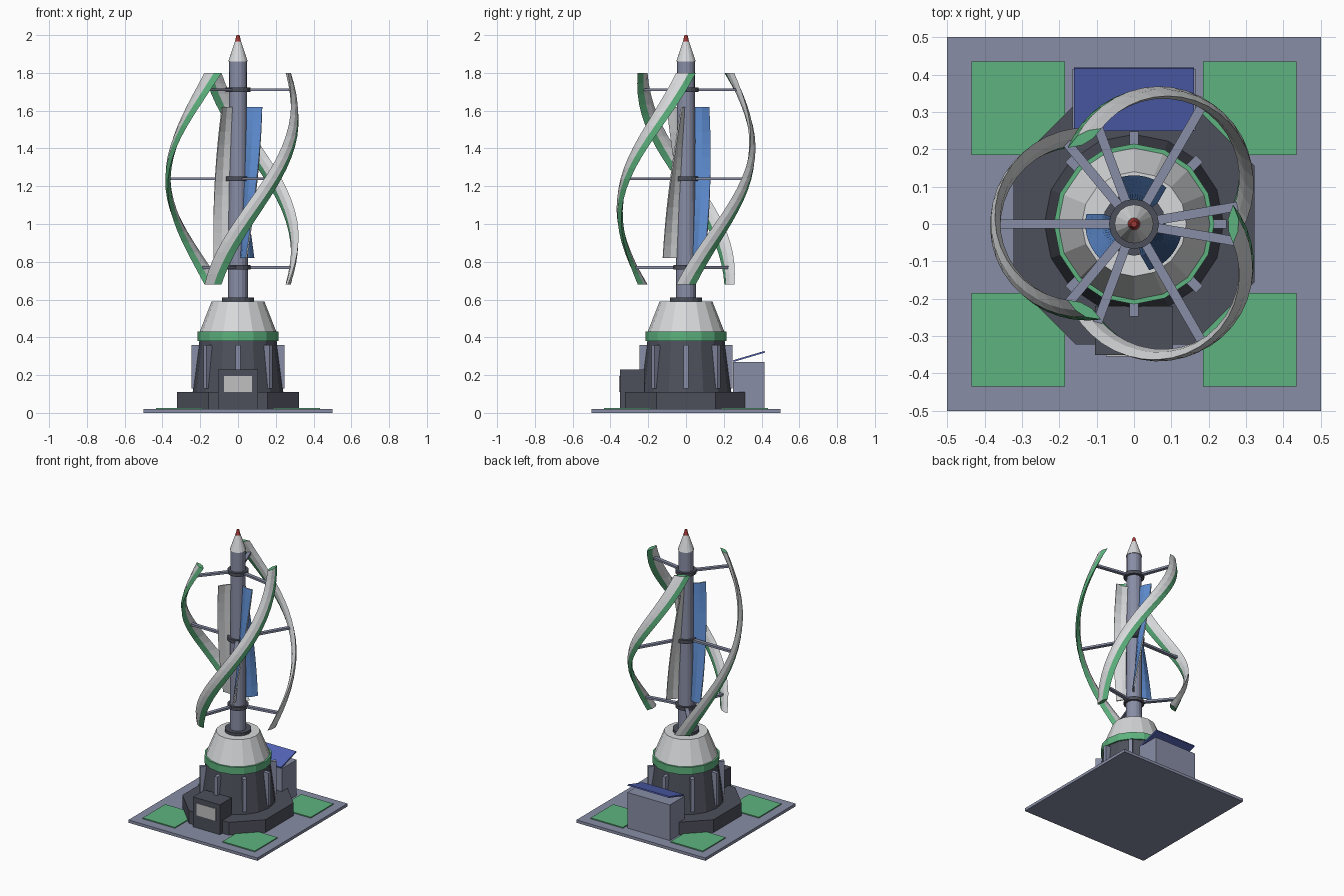
import bpy, bmesh
from math import sin, cos, pi, radians
from mathutils import Vector, Matrix

if "Cube" in bpy.data.objects:
    bpy.data.objects.remove(bpy.data.objects["Cube"], do_unlink=True)


def material(name, rgb):
    m = bpy.data.materials.new(name)
    m.use_nodes = True
    m.diffuse_color = (*rgb, 1)
    m.node_tree.nodes["Principled BSDF"].inputs["Base Color"].default_value = (*rgb, 1)
    return m


STEEL = material("blue grey steel", (0.25, 0.27, 0.38))
DARK = material("dark grey", (0.075, 0.08, 0.105))
WHITE = material("off white", (0.68, 0.69, 0.70))
GREEN = material("green", (0.11, 0.45, 0.21))
BLUE = material("vane blue", (0.11, 0.26, 0.62))
PANEL = material("solar blue", (0.09, 0.13, 0.48))
RED = material("beacon red", (0.36, 0.04, 0.035))
SCREEN = material("screen grey", (0.52, 0.53, 0.52))


def finish(name, bm, *mats):
    bmesh.ops.recalc_face_normals(bm, faces=bm.faces)
    mesh = bpy.data.meshes.new(name)
    bm.to_mesh(mesh)
    bm.free()
    for m in mats:
        mesh.materials.append(m)
    ob = bpy.data.objects.new(name, mesh)
    bpy.context.collection.objects.link(ob)
    return ob


def box(name, lo, hi, mat, turn=None):
    """Box between two corners, optionally transformed afterwards."""
    lo, hi = Vector(lo), Vector(hi)
    bm = bmesh.new()
    bmesh.ops.create_cube(bm, size=1, matrix=Matrix.Translation((lo + hi) / 2)
                          @ Matrix.Diagonal((*(hi - lo), 1)))
    if turn:
        bm.transform(turn)
    return finish(name, bm, mat)


def frustum(name, r1, r2, z1, z2, mat, sides=16):
    bm = bmesh.new()
    bmesh.ops.create_cone(bm, cap_ends=True, segments=sides, radius1=r1, radius2=r2,
                          depth=z2 - z1, matrix=Matrix.Translation((0, 0, (z1 + z2) / 2)))
    return finish(name, bm, mat)


def loft(rings, edge_material, cap_material):
    """Skin closed rings; the material follows the edge of the section."""
    bm = bmesh.new()
    rows = [[bm.verts.new(p) for p in ring] for ring in rings]
    n = len(rows[0])
    for a, b in zip(rows, rows[1:]):
        for i in range(n):
            j = (i + 1) % n
            bm.faces.new((a[i], a[j], b[j], b[i])).material_index = edge_material(i)
    for row in (rows[0], rows[-1]):
        bm.faces.new(row).material_index = cap_material
    return bm


def polar(r, t, angle, z):
    """Point at radius r, shifted sideways by t, at the given angle."""
    return (r * cos(angle) - t * sin(angle), r * sin(angle) + t * cos(angle), z)


# Ground plate and planted corners
box("ground_plate", (-0.5, -0.5, 0), (0.5, 0.5, 0.02), STEEL)
for sx in (-1, 1):
    for sy in (-1, 1):
        c = Vector((sx * 0.31, sy * 0.31, 0.023))
        h = Vector((0.125, 0.125, 0.004))
        box("lawn_patch", c - h, c + h, GREEN)

# Chamfered foundation
W, C = 0.323, 0.155
corners = []
for k in range(4):
    q = Matrix.Rotation(k * pi / 2, 3, "Z")
    corners += [q @ Vector((W, -C, 0)), q @ Vector((W, C, 0))]
rings = [[p + Vector((0, 0, z)) for p in corners] for z in (0.02, 0.11)]
finish("foundation", loft(rings, lambda i: 0, 0), DARK)

# Tower base with ribs, band and tapered housing
frustum("tower_base", 0.24, 0.205, 0.11, 0.38, DARK)
frustum("green_band", 0.215, 0.215, 0.38, 0.43, GREEN)
frustum("housing", 0.203, 0.14, 0.43, 0.59, WHITE)
frustum("mast_collar", 0.085, 0.085, 0.59, 0.61, DARK)
for k in range(8):
    box("tower_rib", (0.195, -0.0125, 0.13), (0.247, 0.0125, 0.36), STEEL,
        Matrix.Rotation(k * pi / 4, 4, "Z"))

# Control cabinet at the front
box("control_cabinet", (-0.105, -0.35, 0.02), (0.105, -0.22, 0.23), DARK)
box("cabinet_screen", (-0.075, -0.354, 0.11), (0.075, -0.349, 0.195), SCREEN)

# Equipment box with tilted solar panel at the back
box("equipment_box", (-0.165, 0.25, 0.02), (0.165, 0.415, 0.27), STEEL)
tilt = Matrix.Translation((0, 0.252, 0.27)) @ Matrix.Rotation(radians(16.5), 4, "X")
box("solar_panel", (-0.16, 0, 0), (0.16, 0.174, 0.009), PANEL, tilt)

# Mast, nose and beacon
frustum("mast", 0.053, 0.047, 0.60, 1.865, STEEL)
frustum("nose_cone", 0.052, 0.017, 1.86, 1.965, WHITE)
frustum("beacon", 0.017, 0.008, 1.962, 2.0, RED, 12)

# Helical rotor blades: green leading edge, white body
Z0, Z1, STEPS = 0.68, 1.80, 20
SECTION = [(-0.052, 0), (-0.02, 0.013), (0.014, 0.015), (0.052, 0),
           (0.014, -0.013), (-0.02, -0.012)]


def blade_at(z, start):
    t = (z - Z0) / (Z1 - Z0)
    return 0.265 + 0.105 * sin(pi * t), start + radians(120) * (t - 0.5)


for k in range(3):
    mid = radians(60 + 120 * k)
    rings = []
    for s in range(STEPS + 1):
        z = Z0 + (Z1 - Z0) * s / STEPS
        r, a = blade_at(z, mid)
        rings.append([polar(r + dr, dt, a, z) for dt, dr in SECTION])
    bm = loft(rings, lambda i: 1 if i in (2, 3) else 0, 1)
    finish("rotor_blade", bm, WHITE, GREEN)

# Hubs and struts holding the blades
for z in (0.77, 1.24, 1.71):
    frustum("strut_hub", 0.067, 0.067, z - 0.012, z + 0.012, DARK)
    for k in range(3):
        r, a = blade_at(z, radians(60 + 120 * k))
        box("strut", (0.05, -0.0125, z - 0.007), (r, 0.0125, z + 0.007), STEEL,
            Matrix.Rotation(a, 4, "Z"))

# Twisted inner vanes: blue on one face, white on the other
for k in range(3):
    rings = []
    for s in range(13):
        t = s / 12
        a = radians(50 + 120 * k + 60 * t)
        z = 0.82 + 0.80 * t
        face = [(0.04, 0), (0.085, -0.008), (0.13, 0)]
        rings.append([polar(r, d - 0.004, a, z) for r, d in face]
                     + [polar(r, d + 0.004, a, z) for r, d in reversed(face)])
    bm = loft(rings, lambda i: 1 if i in (0, 1) else 0, 0)
    finish("inner_vane", bm, WHITE, BLUE)
